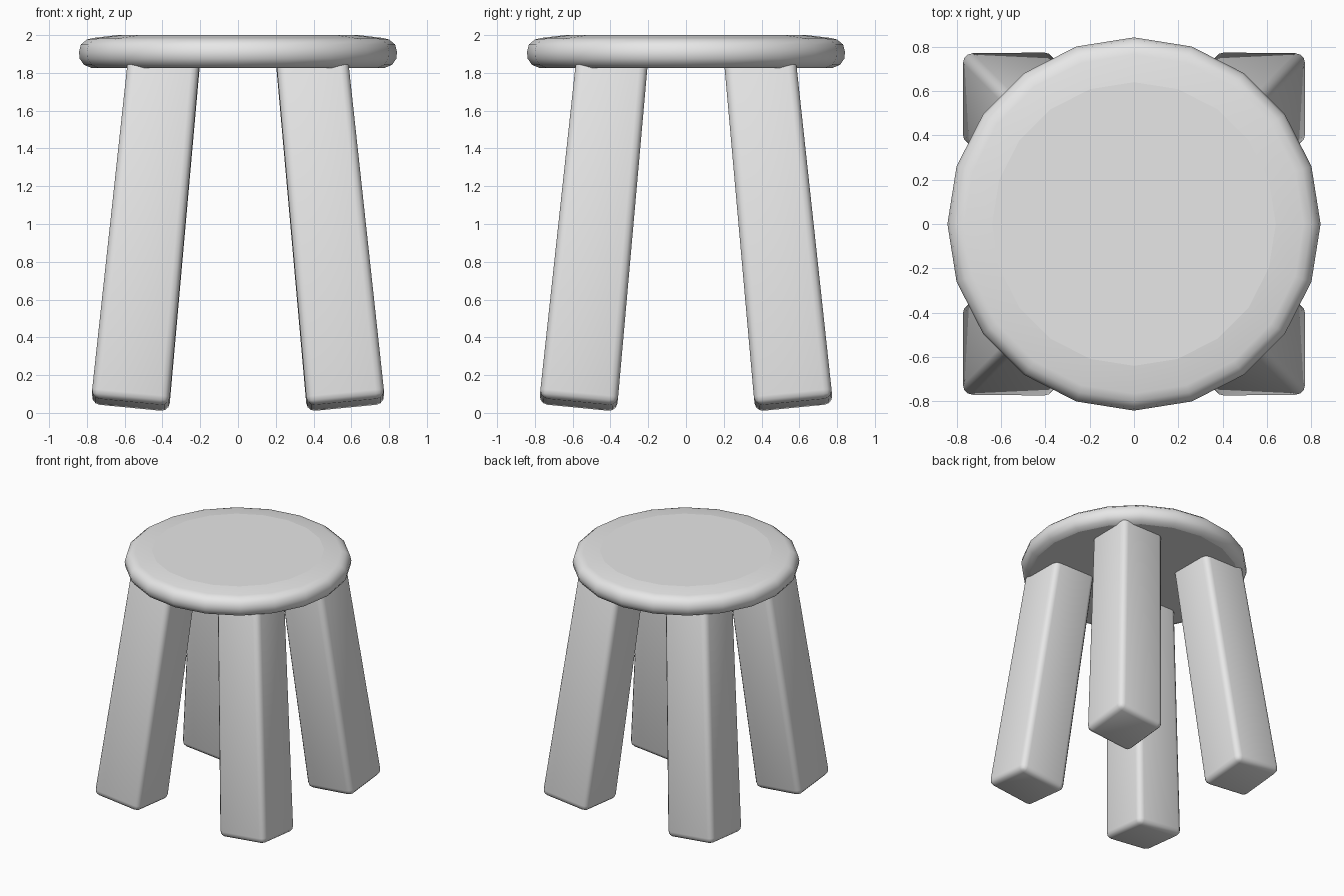
import bpy
import bmesh
import math
from mathutils import Matrix, Vector

cube = bpy.data.objects.get("Cube")
if cube:
    bpy.data.objects.remove(cube, do_unlink=True)

GREY = (0.8, 0.8, 0.8, 1)
mat = bpy.data.materials.new("light_grey")
mat.use_nodes = True
mat.diffuse_color = GREY
mat.node_tree.nodes["Principled BSDF"].inputs["Base Color"].default_value = GREY


def add_object(name, bm):
    bmesh.ops.recalc_face_normals(bm, faces=bm.faces)
    for face in bm.faces:
        face.smooth = True
    mesh = bpy.data.meshes.new(name)
    bm.to_mesh(mesh)
    bm.free()
    mesh.materials.append(mat)
    obj = bpy.data.objects.new(name, mesh)
    bpy.context.collection.objects.link(obj)
    return obj


def make_seat(sides=20):
    # Turned disc with a rounded rim and a slightly sloped top border
    profile = [(0.775, 1.826), (0.815, 1.842), (0.838, 1.875), (0.842, 1.91),
               (0.832, 1.95), (0.80, 1.977), (0.765, 1.985), (0.64, 2.0)]
    bm = bmesh.new()
    rings = []
    for radius, z in profile:
        rings.append([bm.verts.new((radius * math.cos(a), radius * math.sin(a), z))
                      for a in (math.tau * i / sides for i in range(sides))])
    for low, high in zip(rings, rings[1:]):
        for i in range(sides):
            j = (i + 1) % sides
            bm.faces.new((low[i], low[j], high[j], high[i]))
    bm.faces.new(rings[0])
    bm.faces.new(rings[-1])
    obj = add_object("seat", bm)
    for face in obj.data.polygons:
        if len(face.vertices) > 4:
            face.use_smooth = False


def make_leg(name, sx, sy):
    # Tapered square post with rounded edges, leaning in towards the seat
    foot = Vector((0.571 * sx, 0.571 * sy, 0.043))
    top = Vector((0.386 * sx, 0.386 * sy, 1.92))
    axis = (top - foot).normalized()
    side = Vector((1, 0, 0))
    side = (side - axis * side.dot(axis)).normalized()
    frame = Matrix((side, axis.cross(side), axis)).transposed()
    length = (top - foot).length
    bm = bmesh.new()
    bmesh.ops.create_cube(bm, size=1)
    for v in bm.verts:
        width = 0.414 if v.co.z < 0 else 0.378
        local = Vector((v.co.x * width, v.co.y * width, (v.co.z + 0.5) * length))
        v.co = foot + frame @ local
    bmesh.ops.bevel(bm, geom=bm.edges[:], offset=0.045, segments=3,
                    profile=0.5, affect='EDGES')
    add_object(name, bm)


make_seat()
for front_back, sy in (("front", -1), ("back", 1)):
    for left_right, sx in (("left", 1), ("right", -1)):
        make_leg(f"{front_back}_{left_right}_leg", sx, sy)
